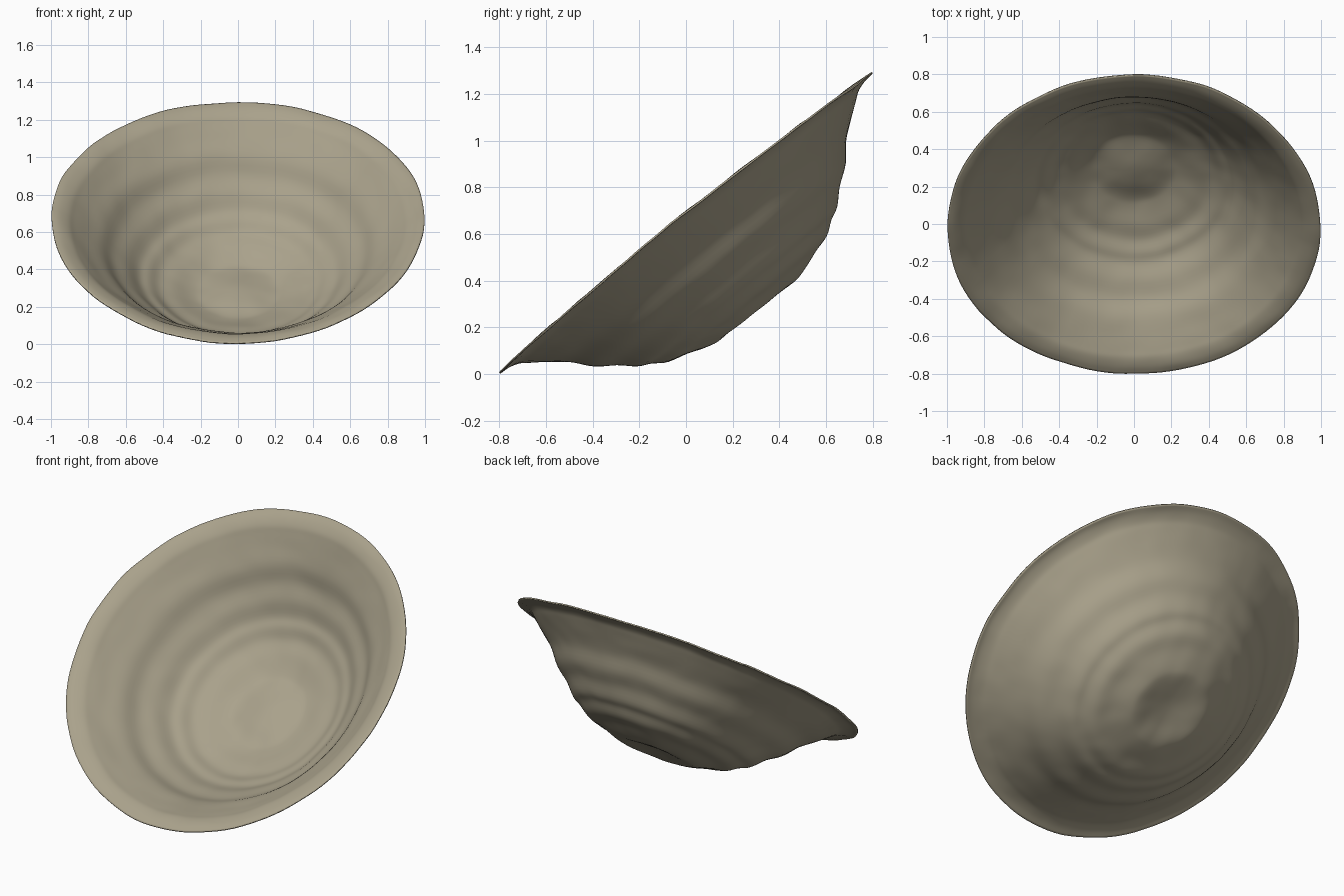
import bpy, bmesh, math
from mathutils import Vector, Matrix, noise

if "Cube" in bpy.data.objects:
    bpy.data.objects.remove(bpy.data.objects["Cube"])

# Bowl profile: (radius, depth below the rim plane)
PROFILE = [(0.0, 0.465), (0.10, 0.472), (0.20, 0.483), (0.26, 0.474), (0.35, 0.442),
           (0.43, 0.418), (0.49, 0.378), (0.545, 0.350), (0.61, 0.287), (0.69, 0.228),
           (0.758, 0.150), (0.84, 0.087), (0.90, 0.042), (0.935, 0.018), (0.98, 0.004),
           (1.025, 0.001)]
SEGMENTS, STEPS = 128, 4
TILT = math.atan2(1.285, 1.6)


def smooth_profile(pts, steps):
    """Catmull-Rom curve through the profile points."""
    p = [Vector(q) for q in pts]
    p = [Vector((-p[1].x, p[1].y))] + p + [2 * p[-1] - p[-2]]
    out = []
    for i in range(1, len(p) - 2):
        a, b, c, d = p[i - 1:i + 3]
        for s in range(steps):
            t = s / steps
            out.append(0.5 * (2 * b + (c - a) * t + (2 * a - 5 * b + 4 * c - d) * t * t
                              + (3 * b - a - 3 * c + d) * t ** 3))
    return out + [p[-2]]


def bowl_point(r, depth, ang):
    """Lathe point with sides of the rim lifted and slight hand-made unevenness."""
    lift = 0.033 * math.cos(ang) ** 2 * min(r, 1.0) ** 4
    co = Vector((0.973 * r * math.cos(ang), r * math.sin(ang), lift - depth))
    co.z += 0.006 * noise.noise(co * 3.5) + 0.003 * noise.noise(co * 10)
    wobble = 1 + 0.005 * noise.noise(co * 4 + Vector((7, 3, 1)))
    return Vector((co.x * wobble, co.y * wobble, co.z))


# Bowl body, turned around its axis
bm = bmesh.new()
curve = smooth_profile(PROFILE, STEPS)
centre = bm.verts.new(bowl_point(0, curve[0].y, 0))
rings = [[bm.verts.new(bowl_point(q.x, q.y, 2 * math.pi * k / SEGMENTS))
          for k in range(SEGMENTS)] for q in curve[1:]]
for k in range(SEGMENTS):
    n = (k + 1) % SEGMENTS
    bm.faces.new((centre, rings[0][k], rings[0][n]))
    for a, b in zip(rings, rings[1:]):
        bm.faces.new((a[k], b[k], b[n], a[n]))

# Lean the bowl forward, then centre it and rest it on the ground
bm.transform(Matrix.Rotation(TILT, 4, 'X'))
lo = [min(v.co[i] for v in bm.verts) for i in range(3)]
hi = [max(v.co[i] for v in bm.verts) for i in range(3)]
bmesh.ops.translate(bm, verts=bm.verts,
                    vec=(-(lo[0] + hi[0]) / 2, -(lo[1] + hi[1]) / 2, 0.004 - lo[2]))
mesh = bpy.data.meshes.new("bowl")
bm.to_mesh(mesh)
bm.free()
bowl = bpy.data.objects.new("bowl", mesh)
bpy.context.collection.objects.link(bowl)

# Thin wall
wall = bowl.modifiers.new("wall", 'SOLIDIFY')
wall.thickness = 0.008
wall.offset = 0

# Grey-beige clay
clay = bpy.data.materials.new("grey beige clay")
clay.diffuse_color = (0.40, 0.36, 0.26, 1)
clay.use_nodes = True
clay.node_tree.nodes["Principled BSDF"].inputs["Base Color"].default_value = clay.diffuse_color
mesh.materials.append(clay)

bpy.context.view_layer.objects.active = bowl
bowl.select_set(True)
bpy.ops.object.shade_smooth_by_angle(angle=math.radians(50))
